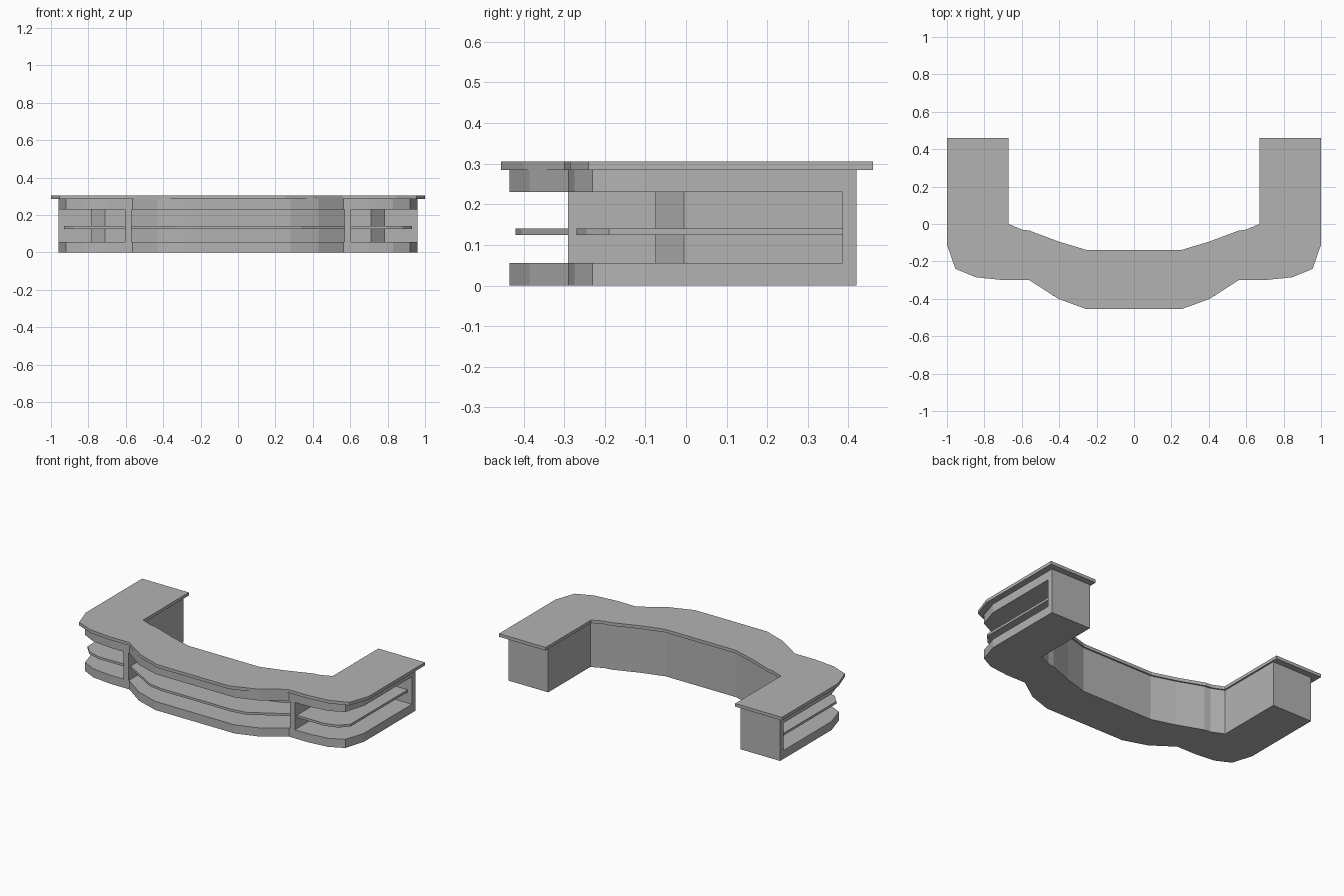
import bpy
import bmesh

if "Cube" in bpy.data.objects:
    bpy.data.objects.remove(bpy.data.objects["Cube"], do_unlink=True)

grey = bpy.data.materials.new("plain_grey")
grey.use_nodes = True
grey.diffuse_color = (0.45, 0.45, 0.45, 1)
grey.node_tree.nodes["Principled BSDF"].inputs["Base Color"].default_value = (0.45, 0.45, 0.45, 1)


def prism(name, outline, z0, z1):
    """Extrude a flat outline between two heights."""
    bm = bmesh.new()
    face = bm.faces.new([bm.verts.new((x, y, z0)) for x, y in outline])
    top = bmesh.ops.extrude_face_region(bm, geom=[face])["geom"]
    bmesh.ops.translate(bm, vec=(0, 0, z1 - z0),
                        verts=[v for v in top if isinstance(v, bmesh.types.BMVert)])
    bmesh.ops.recalc_face_normals(bm, faces=bm.faces)
    mesh = bpy.data.meshes.new(name)
    bm.to_mesh(mesh)
    bm.free()
    mesh.materials.append(grey)
    obj = bpy.data.objects.new(name, mesh)
    bpy.context.collection.objects.link(obj)
    return obj


def flip(points):
    return [(-x, y) for x, y in reversed(points)]


def whole(half):
    """Close a half outline with its mirror image."""
    return half + flip(half)


def carve(obj, cutters):
    """Cut the recesses and keep only the result."""
    for cutter in cutters:
        cutter.hide_render = True
        mod = obj.modifiers.new("recess", 'BOOLEAN')
        mod.object = cutter
        mod.solver = 'EXACT'
    deps = bpy.context.evaluated_depsgraph_get()
    mesh = bpy.data.meshes.new_from_object(obj.evaluated_get(deps))
    obj.modifiers.clear()
    obj.data = mesh
    for cutter in cutters:
        bpy.data.objects.remove(cutter, do_unlink=True)


# Counter top
prism("counter_top", whole([
    (0.25, -0.14), (0.40, -0.095), (0.56, -0.035), (0.60, -0.03), (0.67, 0),
    (0.67, 0.46), (1, 0.46), (1, -0.11), (0.955, -0.24), (0.845, -0.285),
    (0.70, -0.30), (0.56, -0.30), (0.405, -0.40), (0.255, -0.455)]), 0.285, 0.305)

# Counter body
body = prism("counter_body", whole([
    (0.25, -0.15), (0.40, -0.105), (0.56, -0.045), (0.60, -0.04), (0.68, -0.005),
    (0.68, 0.42), (0.96, 0.42), (0.96, -0.10), (0.92, -0.23), (0.83, -0.275),
    (0.70, -0.29), (0.565, -0.29), (0.43, -0.385), (0.28, -0.435)]), 0, 0.285)

# Recess outlines, open past the body's front and sides
front_back = [(0.28, -0.225), (0.43, -0.175), (0.57, -0.085)]
side_back = [(0.605, -0.075), (0.71, -0.075), (0.785, -0.005), (0.785, 0.385)]
side_open = side_back + [(1.1, 0.385), (1.1, -0.6), (0.605, -0.6)]
carve(body, [
    prism("front_cutter", whole(front_back + [(0.57, -0.6)]), 0.055, 0.23),
    prism("left_cutter", side_open, 0.055, 0.23),
    prism("right_cutter", flip(side_open), 0.055, 0.23)])

# Shelves
prism("front_shelf", whole(front_back + [
    (0.57, -0.27), (0.34, -0.405), (0.25, -0.42)]), 0.125, 0.14)
side_shelf = side_back + [(0.93, 0.385), (0.93, -0.19), (0.88, -0.245),
                          (0.80, -0.27), (0.605, -0.27)]
prism("left_shelf", side_shelf, 0.125, 0.14)
prism("right_shelf", flip(side_shelf), 0.125, 0.14)
